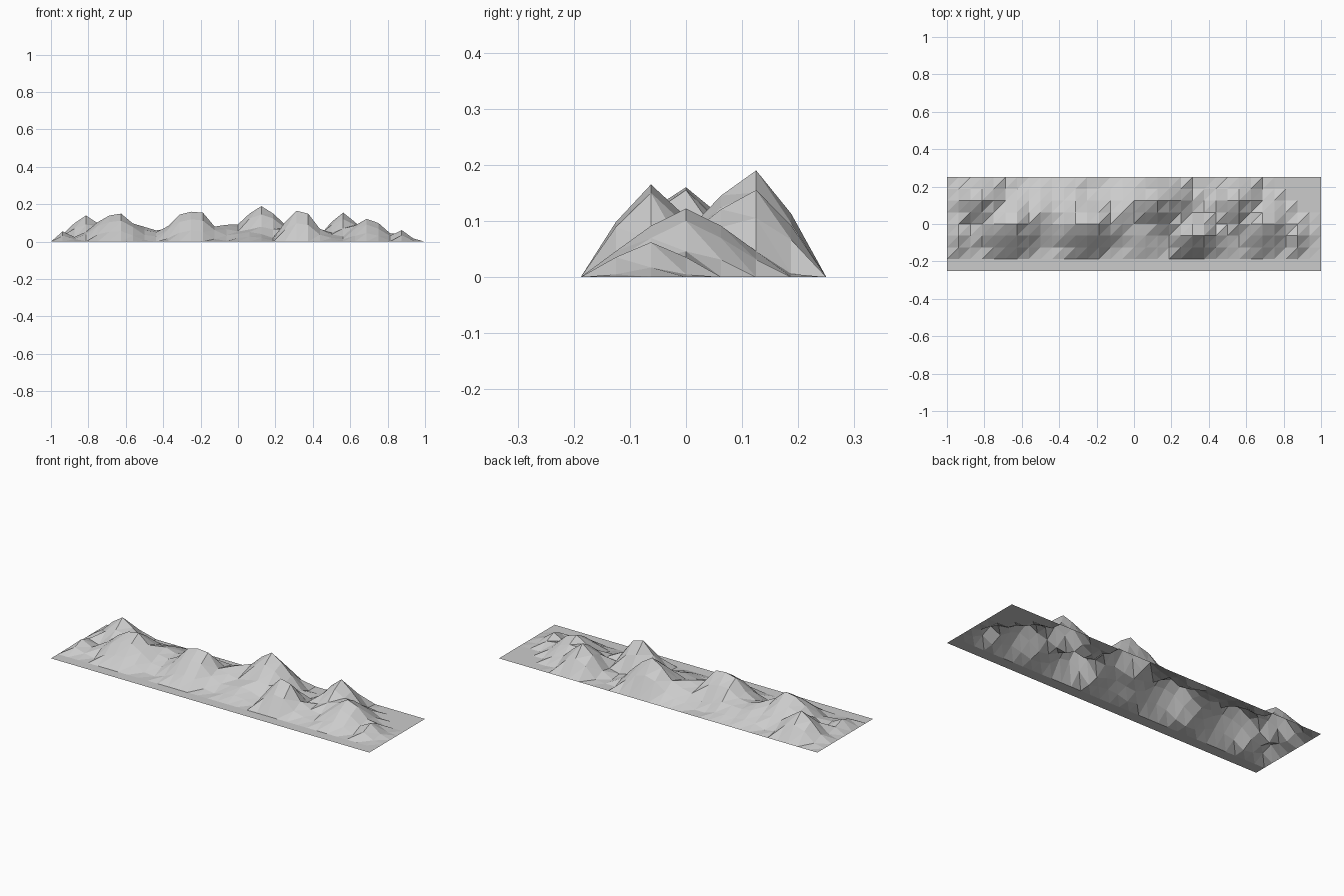
import bpy, bmesh

NX, NY, STEP = 32, 8, 0.0625

# Each hill: centre x, centre y, height, reach along x, reach to front, reach to back
HILLS = [
    (-0.9375, -0.0625, 0.055, 0.10, 0.125, 0.13),
    (-0.8125, 0.125, 0.140, 0.16, 0.14, 0.125),
    (-0.6875, 0.0, 0.140, 0.18, 0.18, 0.18),
    (-0.625, 0.0, 0.150, 0.14, 0.18, 0.18),
    (-0.5, 0.0625, 0.079, 0.19, 0.20, 0.18),
    (-0.375, 0.0625, 0.070, 0.18, 0.20, 0.18),
    (-0.3125, 0.0, 0.145, 0.12, 0.17, 0.18),
    (-0.25, 0.0, 0.160, 0.20, 0.18, 0.15),
    (-0.1875, 0.0, 0.155, 0.11, 0.17, 0.13),
    (-0.0625, 0.0625, 0.090, 0.18, 0.18, 0.18),
    (0.0625, -0.03, 0.060, 0.18, 0.15, 0.15),
    (0.125, 0.125, 0.190, 0.21, 0.19, 0.125),
    (0.3125, -0.0625, 0.165, 0.13, 0.125, 0.14),
    (0.375, -0.0625, 0.150, 0.10, 0.125, 0.13),
    (0.5625, 0.125, 0.155, 0.15, 0.20, 0.125),
    (0.5, -0.03, 0.045, 0.15, 0.15, 0.18),
    (0.6875, 0.0, 0.122, 0.16, 0.18, 0.18),
    (0.75, 0.0, 0.100, 0.10, 0.15, 0.15),
    (0.875, -0.0625, 0.062, 0.08, 0.12, 0.12),
]


def height(x, y):
    """Tallest hill at this point; the outer border stays on the ground."""
    if abs(x) > 0.99 or y > 0.24 or y < -0.18:
        return 0.0
    best = 0.0
    for cx, cy, h, rx, front, back in HILLS:
        ry = front if y < cy else back
        d = (((x - cx) / rx) ** 2 + ((y - cy) / ry) ** 2) ** 0.5
        best = max(best, h * (1 - d ** 1.3))
    return best


# Open triangulated terrain sheet
bm = bmesh.new()
grid = []
for i in range(NX + 1):
    x = -1 + i * STEP
    column = []
    for j in range(NY + 1):
        y = -0.25 + j * STEP
        column.append(bm.verts.new((x, y, height(x, y))))
    grid.append(column)
for i in range(NX):
    for j in range(NY):
        a, b = grid[i][j], grid[i + 1][j]
        c, d = grid[i + 1][j + 1], grid[i][j + 1]
        bm.faces.new((a, b, c))
        bm.faces.new((a, c, d))

mesh = bpy.data.meshes.new("mountain_range")
bm.to_mesh(mesh)
bm.free()
bpy.context.collection.objects.link(bpy.data.objects.new("mountain_range", mesh))
